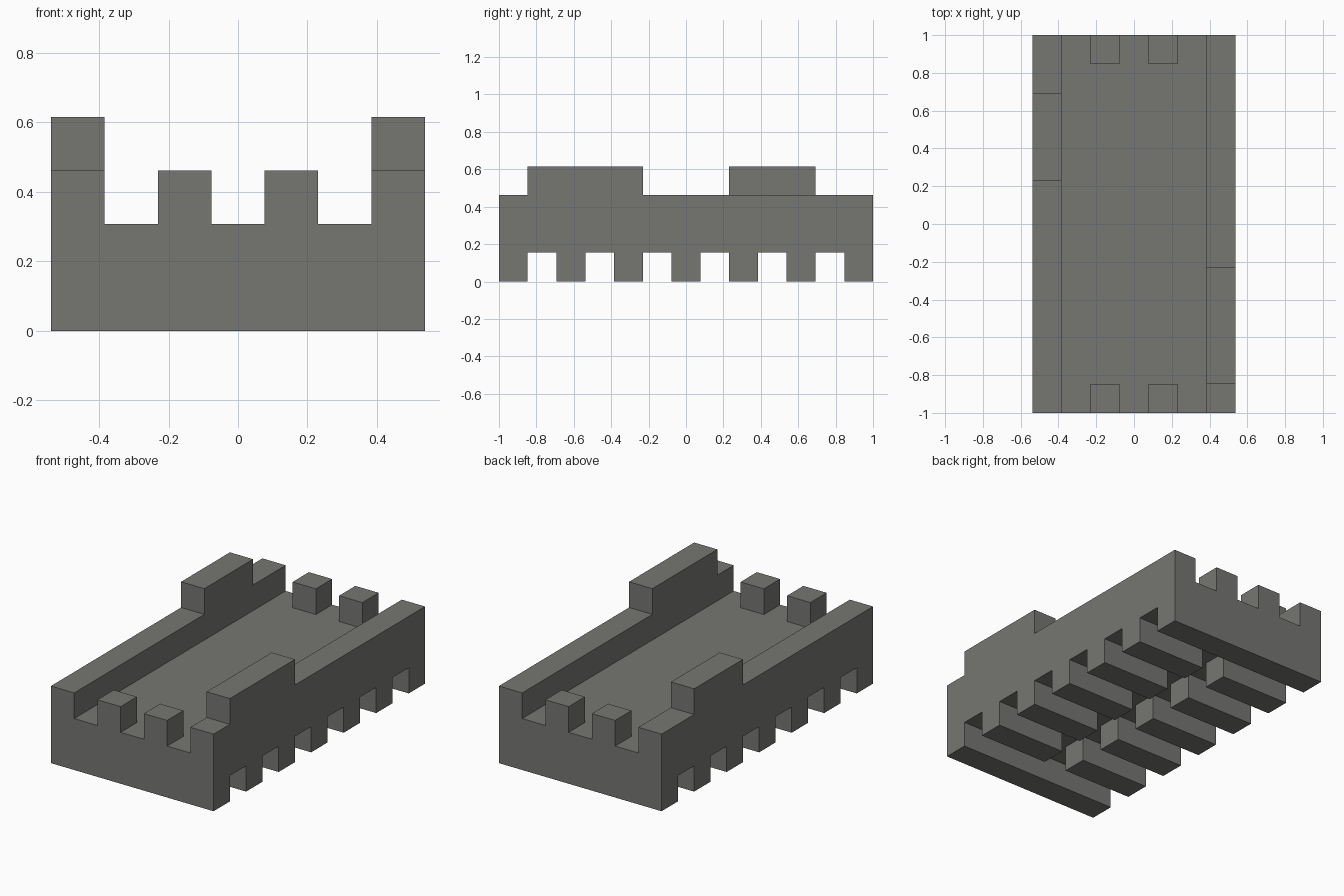
import bpy
import bmesh
from itertools import product
from mathutils import Vector

cube = bpy.data.objects.get("Cube")
if cube:
    bpy.data.objects.remove(cube, do_unlink=True)

# The whole part sits on a modular grid
NX, NY, NZ = 7, 13, 4
UNIT = 2 / NY
solid = set()


def fill(xs, ys, zs):
    """Add a solid block, given as half-open ranges of grid units."""
    solid.update(product(range(*xs), range(*ys), range(*zs)))


# Floor slab
fill((0, NX), (0, NY), (1, 2))

# Underside: full-width end ribs, inner ribs split by a centre channel
for y in range(0, NY, 2):
    if y in (0, NY - 1):
        fill((0, NX), (y, y + 1), (0, 1))
    else:
        fill((0, 3), (y, y + 1), (0, 1))
        fill((4, NX), (y, y + 1), (0, 1))

# Side walls
for x in (0, NX - 1):
    fill((x, x + 1), (0, NY), (2, 3))

# Raised blocks on the walls: short on the right, long on the left
fill((0, 1), (8, 11), (3, 4))
fill((NX - 1, NX), (1, 5), (3, 4))

# End posts
for x, y in product((2, 4), (0, NY - 1)):
    fill((x, x + 1), (y, y + 1), (2, 3))

# Skin the blocks: only faces between solid and empty are built
bm = bmesh.new()
verts = {}


def vert(p):
    if p not in verts:
        verts[p] = bm.verts.new(((p[0] - NX / 2) * UNIT, (p[1] - NY / 2) * UNIT, p[2] * UNIT))
    return verts[p]


for cell in sorted(solid):
    for axis, side in product(range(3), (0, 1)):
        neighbour = list(cell)
        neighbour[axis] += 1 if side else -1
        if tuple(neighbour) in solid:
            continue
        a, b = (axis + 1) % 3, (axis + 2) % 3
        ring = []
        for da, db in ((0, 0), (1, 0), (1, 1), (0, 1)):
            p = list(cell)
            p[axis] += side
            p[a] += da
            p[b] += db
            ring.append(vert(tuple(p)))
        bm.faces.new(ring if side else ring[::-1])

# Merge coplanar squares into clean flat faces
bmesh.ops.dissolve_limit(bm, angle_limit=0.01, verts=bm.verts[:], edges=bm.edges[:])
mesh = bpy.data.meshes.new("chassis_base")
bm.to_mesh(mesh)
bm.free()

# Dark grey plastic
grey = (0.18, 0.18, 0.17, 1)
mat = bpy.data.materials.new("dark_grey")
mat.use_nodes = True
mat.diffuse_color = grey
mat.node_tree.nodes["Principled BSDF"].inputs["Base Color"].default_value = grey
mesh.materials.append(mat)

base = bpy.data.objects.new("chassis_base", mesh)
bpy.context.collection.objects.link(base)
